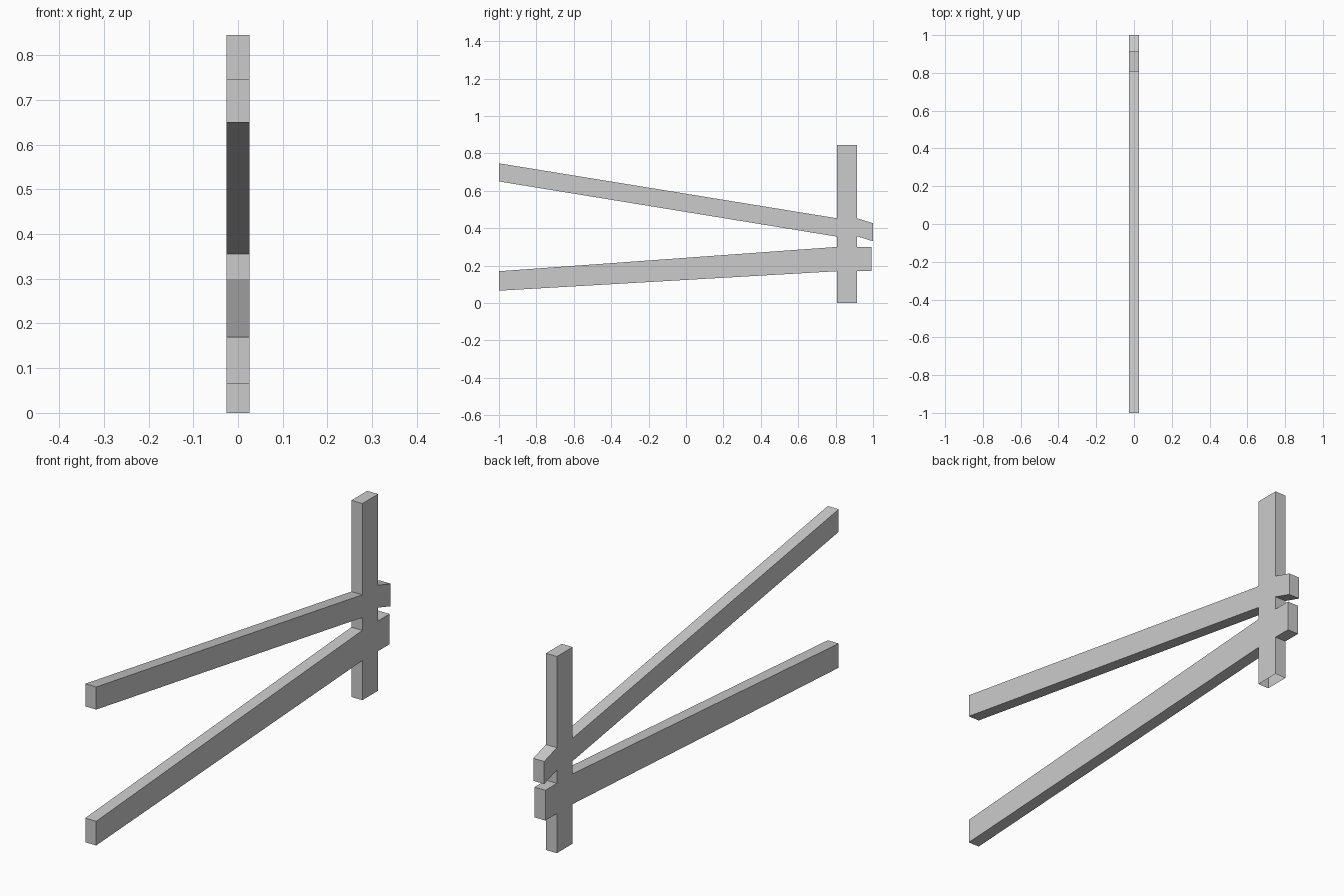
import bpy
import bmesh

cube = bpy.data.objects.get("Cube")
if cube:
    bpy.data.objects.remove(cube, do_unlink=True)

HALF_WIDTH = 0.026
POST_FRONT, POST_BACK = 0.807, 0.914
POST_TOP = 0.845

grey = bpy.data.materials.new("light_grey")
grey.use_nodes = True
colour = (0.6, 0.6, 0.6, 1)
grey.diffuse_color = colour
grey.node_tree.nodes["Principled BSDF"].inputs["Base Color"].default_value = colour

# Each bar: (y, bottom z, top z) at its front end, both post faces and its back end
lower_bar = [(-1, 0.066, 0.17), (POST_FRONT, 0.17, 0.30),
             (POST_BACK, 0.17, 0.30), (0.992, 0.17, 0.30)]
upper_bar = [(-1, 0.65, 0.747), (POST_FRONT, 0.355, 0.453),
             (POST_BACK, 0.357, 0.453), (1, 0.33, 0.427)]


def bar_side(post, end):
    """Outline of a bar sticking out of the post, from bottom to top."""
    return [(post[0], post[1]), (end[0], end[1]),
            (end[0], end[2]), (post[0], post[2])]


# Side outline of the joined post and bars: up the back, then down the front
outline = [(POST_FRONT, 0), (POST_BACK, 0)]
for bar in (lower_bar, upper_bar):
    outline += bar_side(bar[2], bar[3])
outline += [(POST_BACK, POST_TOP), (POST_FRONT, POST_TOP)]
for bar in (upper_bar, lower_bar):
    outline += reversed(bar_side(bar[1], bar[0]))

# Extrude the outline across the width
bm = bmesh.new()
side = bm.faces.new([bm.verts.new((-HALF_WIDTH, y, z)) for y, z in outline])
result = bmesh.ops.extrude_face_region(bm, geom=[side], use_keep_orig=True)
moved = [g for g in result["geom"] if isinstance(g, bmesh.types.BMVert)]
bmesh.ops.translate(bm, verts=moved, vec=(2 * HALF_WIDTH, 0, 0))
bmesh.ops.recalc_face_normals(bm, faces=bm.faces[:])

# The post is open at its foot
foot = [f for f in bm.faces if all(v.co.z < 0.001 for v in f.verts)]
bmesh.ops.delete(bm, geom=foot, context='FACES_ONLY')

mesh = bpy.data.meshes.new("post_with_bars")
bm.to_mesh(mesh)
bm.free()
mesh.materials.append(grey)
frame = bpy.data.objects.new("post_with_bars", mesh)
bpy.context.collection.objects.link(frame)
